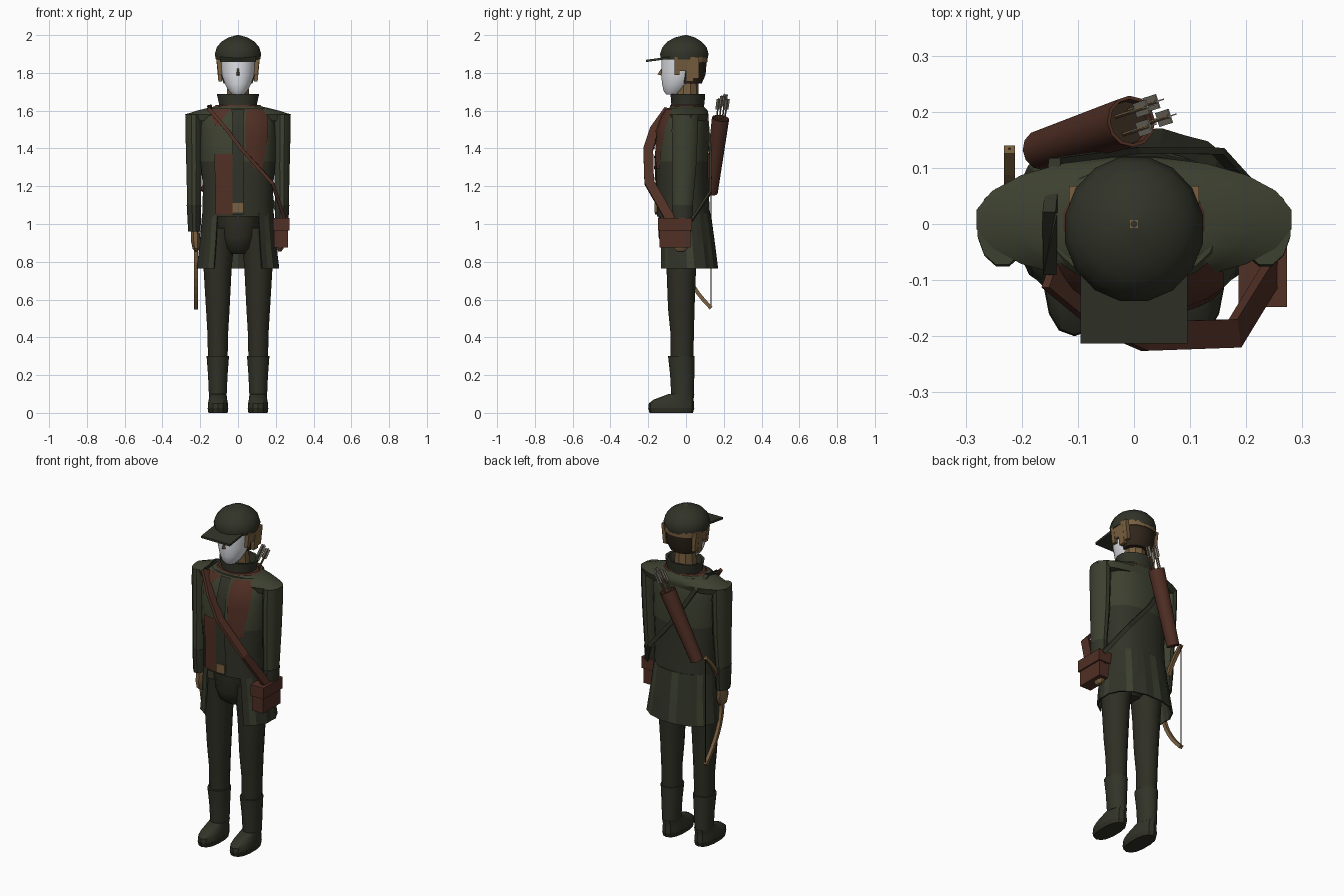
import bpy, bmesh, math
from mathutils import Vector, Matrix

if "Cube" in bpy.data.objects:
    bpy.data.objects.remove(bpy.data.objects["Cube"])


def mat(name, r, g, b):
    m = bpy.data.materials.new(name)
    m.diffuse_color = (r, g, b, 1)
    m.use_nodes = True
    m.node_tree.nodes["Principled BSDF"].inputs["Base Color"].default_value = m.diffuse_color
    return m


OLIVE = mat("olive cloth", 0.046, 0.052, 0.029)
DARK = mat("dark olive cloth", 0.031, 0.033, 0.021)
PANTS = mat("trouser cloth", 0.028, 0.028, 0.018)
BROWN = mat("brown leather", 0.082, 0.029, 0.018)
TAN = mat("tan skin and wood", 0.19, 0.115, 0.05)
WHITE = mat("white face", 0.8, 0.82, 0.86)
HAIR = mat("dark brown", 0.03, 0.019, 0.011)
GREY = mat("grey feather", 0.25, 0.23, 0.19)


def finish(name, verts, faces, mats, rule=None, smooth=True, matrix=None):
    """Make an object; rule(centre, normal) picks the material slot."""
    me = bpy.data.meshes.new(name)
    me.from_pydata([tuple(v) for v in verts], [], faces)
    if matrix:
        me.transform(matrix)
    bm = bmesh.new()
    bm.from_mesh(me)
    bmesh.ops.recalc_face_normals(bm, faces=bm.faces)
    bm.to_mesh(me)
    bm.free()
    for m in (mats if isinstance(mats, list) else [mats]):
        me.materials.append(m)
    if rule:
        for p in me.polygons:
            p.material_index = rule(p.center, p.normal)
    ob = bpy.data.objects.new(name, me)
    bpy.context.collection.objects.link(ob)
    if smooth:
        bpy.ops.object.select_all(action='DESELECT')
        ob.select_set(True)
        bpy.context.view_layer.objects.active = ob
        bpy.ops.object.shade_smooth_by_angle(angle=math.radians(32))
    return ob


def spow(v, e):
    return math.copysign(abs(v) ** e, v)


def loft(name, rings, mats, n=14, p=2.0, caps=True, **kw):
    """Stack of rounded rings (z, cx, cy, rx, ry)."""
    verts, faces = [], []
    for z, cx, cy, rx, ry in rings:
        for i in range(n):
            a = 2 * math.pi * (i + 0.5) / n
            verts.append((cx + rx * spow(math.cos(a), 2 / p), cy + ry * spow(math.sin(a), 2 / p), z))
    for k in range(len(rings) - 1):
        for i in range(n):
            j = (i + 1) % n
            faces.append((k * n + i, k * n + j, k * n + n + j, k * n + n + i))
    if caps:
        faces += [tuple(range(n))[::-1], tuple(range(len(verts) - n, len(verts)))]
    return finish(name, verts, faces, mats, **kw)


def hull(name, pts, m):
    bm = bmesh.new()
    for q in pts:
        bm.verts.new(q)
    bmesh.ops.convex_hull(bm, input=bm.verts)
    bm.verts.index_update()
    verts = [v.co.copy() for v in bm.verts]
    faces = [tuple(v.index for v in f.verts) for f in bm.faces]
    bm.free()
    return finish(name, verts, faces, m, smooth=False)


def box(name, x0, x1, y0, y1, z0, z1, m):
    return hull(name, [(x, y, z) for x in (x0, x1) for y in (y0, y1) for z in (z0, z1)], m)


def sweep(name, pts, side, a, b, m):
    """Flat strip along a path: half width a along side, half thickness b."""
    pts, verts, faces = [Vector(q) for q in pts], [], []
    for i, q in enumerate(pts):
        d = (pts[min(i + 1, len(pts) - 1)] - pts[max(i - 1, 0)]).normalized()
        u = Vector(side)
        u = (u - d * u.dot(d)).normalized()
        w = d.cross(u)
        verts += [q + u * a + w * b, q - u * a + w * b, q - u * a - w * b, q + u * a - w * b]
    for k in range(0, 4 * len(pts) - 4, 4):
        faces += [(k + i, k + (i + 1) % 4, k + 4 + (i + 1) % 4, k + 4 + i) for i in range(4)]
    e = len(verts)
    faces += [(3, 2, 1, 0), (e - 4, e - 3, e - 2, e - 1)]
    return finish(name, verts, faces, m, smooth=False)


# Jacket body, lighter above the chest line
P = 2.3
BODY = [(1.04, 0, -.013, .19, .142), (1.2, 0, -.018, .188, .138), (1.33, 0, -.022, .2, .14),
        (1.5, 0, -.015, .2, .137), (1.57, 0, -.008, .19, .118), (1.615, 0, 0, .15, .1)]
loft("jacket", BODY, [OLIVE, DARK], n=20, p=P, rule=lambda c, n: int(c.z < 1.33))


def front_y(x, z):
    for lo, hi in zip(BODY, BODY[1:]):
        if z <= hi[0]:
            break
    t = (z - lo[0]) / (hi[0] - lo[0])
    cy, rx, ry = (lo[i] + (hi[i] - lo[i]) * t for i in (2, 3, 4))
    return cy - ry * max(0, 1 - abs(x / rx) ** P) ** (1 / P)


def panel(name, rows, m, off=.006):
    """Thin plate over the chest; rows are (z, x0, x1)."""
    verts, faces = [], []
    for z, x0, x1 in rows:
        for i in range(5):
            x = x0 + (x1 - x0) * i / 4
            verts.append((x, front_y(x, z) - off, z))
    for k in range(len(rows) - 1):
        faces += [(k * 5 + i, k * 5 + i + 1, k * 5 + i + 6, k * 5 + i + 5) for i in range(4)]
    return finish(name, verts, faces, m)


panel("vest_left", [(1.29, .09, .13), (1.36, .045, .14), (1.45, .04, .155), (1.5, .04, .16),
                    (1.57, .04, .16), (1.61, .05, .13)], BROWN)
panel("vest_right", [(1.05, -.12, -.025), (1.2, -.12, -.025), (1.33, -.125, -.03), (1.37, -.125, -.03)], BROWN)
panel("vest_right_top", [(1.52, -.12, -.1), (1.57, -.145, -.075), (1.61, -.13, -.035)], BROWN)
panel("placket", [(1.05, -.03, .03), (1.2, -.03, .03), (1.33, -.03, .03), (1.5, -.03, .03),
                  (1.57, -.03, .03), (1.61, -.035, .035)], DARK, .008)
box("buckle", -.028, .028, -.168, -.15, 1.06, 1.11, TAN)

# Shoulders, neckline and collar
loft("shoulder_yoke", [(1.545, 0, .008, .272, .1), (1.58, 0, .008, .284, .112), (1.6, 0, .008, .22, .108),
                       (1.622, 0, .005, .13, .09)], OLIVE, n=20)
loft("neckline", [(1.604, 0, .005, .15, .095), (1.63, 0, .005, .118, .088)], BROWN, n=18)
loft("collar", [(1.6, 0, .005, .1, .085), (1.64, 0, .01, .104, .088), (1.688, 0, .01, .115, .092),
                (1.686, 0, .01, .1, .078), (1.64, 0, .01, .085, .07)], DARK)
loft("neck", [(1.6, 0, .005, .065, .065), (1.76, 0, .005, .058, .06)], TAN, n=10)

# Open skirt of the jacket with alternating pleats
N, GAP = 26, math.radians(33)
verts, faces = [], []
for z, cy, rx, ry in ((1.055, -.012, .19, .144), (.9, .0, .205, .155), (.765, .008, .222, .165)):
    for i in range(N + 1):
        a = -math.pi / 2 + GAP + (2 * math.pi - 2 * GAP) * i / N
        f = 1 - (.025 if i % 2 else 0) * (1.055 - z) / .29
        verts.append((rx * f * spow(math.cos(a), .9), cy + ry * f * spow(math.sin(a), .9), z))
for k in range(2):
    for i in range(N):
        q = k * (N + 1) + i
        faces.append((q, q + 1, q + N + 2, q + N + 1))
skirt = finish("jacket_skirt", verts, faces, [DARK, OLIVE], smooth=False)
for f in skirt.data.polygons:
    f.material_index = int(f.index % N % 4 == 1)
mod = skirt.modifiers.new("thickness", 'SOLIDIFY')
mod.thickness = .008

# Pelvis
loft("pelvis", [(.84, 0, -.03, .045, .05), (.87, 0, -.03, .08, .09), (.93, 0, -.025, .105, .12),
                (1.06, 0, -.015, .13, .132)], PANTS)

# Limbs
for s, side in ((-1, "right"), (1, "left")):
    loft(side + "_leg", [(.98, s * .1, -.02, .088, .1), (.76, s * .108, -.025, .076, .078),
                         (.55, s * .107, -.025, .064, .07), (.42, s * .107, -.02, .056, .062),
                         (.27, s * .107, -.022, .053, .06)], PANTS)
    loft(side + "_boot", [(.3, s * .107, -.025, .061, .07), (.2, s * .107, -.02, .053, .064),
                          (.09, s * .107, -.018, .048, .06)], DARK)
    loft(side + "_foot", [(.022, s * .106, -.078, .055, .121), (.05, s * .106, -.077, .054, .12),
                          (.07, s * .106, -.066, .05, .106), (.1, s * .106, -.024, .046, .068)], DARK, p=2.4)
    loft(side + "_sole", [(0, s * .106, -.078, .052, .115), (.025, s * .106, -.078, .056, .122)], PANTS, p=2.4)
    loft(side + "_arm", [(1.58, s * .235, -.005, .045, .07), (1.5, s * .234, -.006, .046, .072),
                         (1.3, s * .232, -.01, .043, .066), (1.1, s * .233, -.018, .037, .056)], OLIVE, n=12)
    loft(side + "_cuff", [(1.1, s * .233, -.018, .04, .058), (.96, s * .231, -.022, .034, .05)], DARK, n=12)
    loft(side + "_hand", [(.97, s * .226, -.022, .024, .036), (.91, s * .224, -.025, .027, .045),
                          (.87, s * .222, -.028, .02, .036), (.855, s * .22, -.028, .01, .02)], TAN, n=8)
    # Hair at the side of the head, in uneven locks
    for y0, y1, z0 in ((-.06, -.035, 1.79), (-.035, .0, 1.81), (.0, .04, 1.755), (.04, .068, 1.77)):
        hull(side + "_hair_lock", [(s * x, y, z) for y in (y0, y1) for x, z in
                                   ((.085, z0), (.104, z0), (.09, 1.885), (.116, 1.885))], TAN)

# Head
loft("face", [(1.685, 0, -.07, .03, .035), (1.705, 0, -.062, .05, .058), (1.74, 0, -.05, .07, .078),
              (1.79, 0, -.035, .088, .098), (1.885, 0, -.025, .098, .106)], WHITE, n=16)
hull("nose", [(-.011, -.125, 1.785), (.011, -.125, 1.785), (0, -.152, 1.792), (-.006, -.125, 1.83),
              (.006, -.125, 1.83)], TAN)
loft("back_hair", [(1.745, 0, .025, .078, .06), (1.79, 0, .03, .094, .075), (1.885, 0, .03, .104, .083)], HAIR, n=16)
loft("hair_band", [(1.855, 0, .032, .107, .082), (1.885, 0, .032, .108, .083)], TAN, n=16)
loft("cap", [(1.872, 0, -.01, .12, .126), (1.9, 0, -.009, .125, .131), (1.935, 0, -.008, .115, .12),
             (1.965, 0, -.008, .09, .093), (1.987, 0, -.006, .052, .055), (2.0, 0, 0, .006, .006)], DARK, n=16)
hull("cap_peak", [(s * x, y, z + t) for s in (-1, 1) for t in (0, .012) for x, y, z in
                  ((.095, -.06, 1.878), (.095, -.213, 1.857))], DARK)
box("cap_button", -.007, .007, -.007, .007, 1.99, 2.0, TAN)

# Shoulder strap and hip pouch
sweep("strap_front", [(-.15, -.09, 1.605), (-.06, -.165, 1.5), (.02, -.2, 1.395), (.18, -.195, 1.22),
                      (.25, -.08, 1.02)], (0, 1, 0), .026, .009, BROWN)
sweep("strap_back", [(-.15, -.09, 1.608), (-.15, .02, 1.625), (-.14, .112, 1.57), (0, .131, 1.35), (.15, .13, 1.17),
                     (.24, .03, 1.02)], (0, 1, 0), .006, .012, DARK)
box("pouch", .19, .264, -.14, .025, .875, 1.02, BROWN)
box("pouch_flap", .186, .273, -.148, .032, .965, 1.032, BROWN)

# Quiver with arrows across the back
low, top = Vector((-.165, .132, 1.165)), Vector((-.005, .183, 1.56))
axis = (top - low).normalized()
L = (top - low).length
turn = Matrix.Translation(low) @ axis.to_track_quat('Z', 'Y').to_matrix().to_4x4()
loft("quiver", [(0, 0, 0, .036, .036), (L, 0, 0, .046, .046), (L, 0, 0, .04, .04), (L - .02, 0, 0, .038, .038)],
     [BROWN, HAIR], n=12, matrix=turn,
     rule=lambda c, n: int(n.dot(axis) > .7 and (c - top).dot(axis) < -.01))
for dx, dy, dl in ((-.018, .012, .1), (.016, .016, .125), (.02, -.012, .11), (-.012, -.018, .13)):
    loft("arrow_shaft", [(L - .1, dx, dy, .004, .004), (L + dl, dx, dy, .004, .004)], TAN, n=6, matrix=turn)
    for ax, ay in ((.013, .0012), (.0012, .013)):
        hull("arrow_feather", [turn @ Vector((dx + s * ax, dy + t * ay, L + dl + h))
                               for s in (-1, 1) for t in (-1, 1) for h in (-.055, .005)], GREY)

# Bow in the right hand
arc = [(-.222, -.022 + .155 * abs(i / 8) ** 2.1, .875 + .32 * i / 8) for i in range(-8, 9)]
sweep("bow", arc, (1, 0, 0), .01, .01, TAN)
sweep("bow_string", [arc[0], arc[-1]], (1, 0, 0), .002, .002, HAIR)
